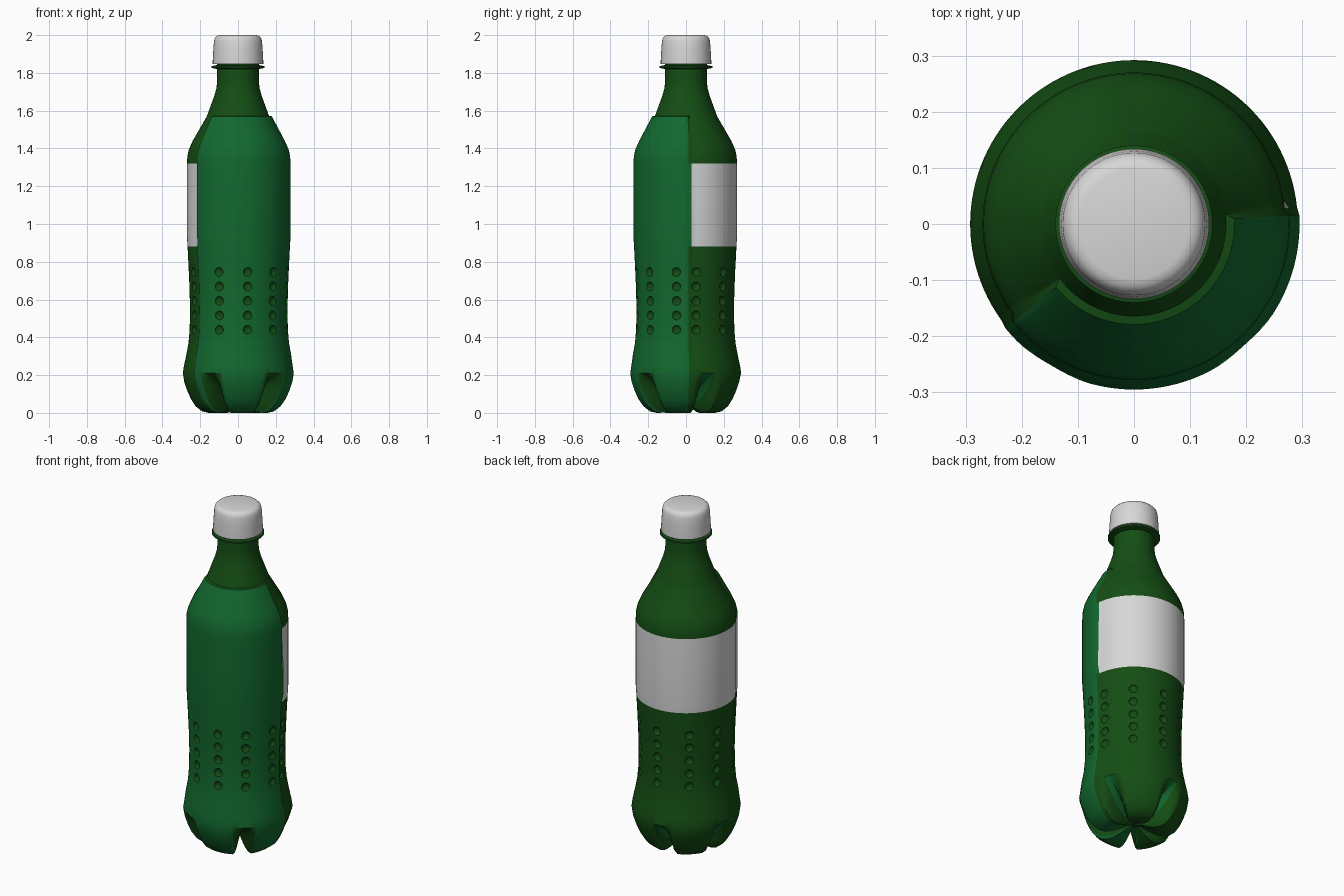
import bpy, bmesh
from math import sin, cos, radians
from mathutils import Matrix

cube = bpy.data.objects.get("Cube")
if cube:
    bpy.data.objects.remove(cube)


def material(name, color, rough=0.6):
    m = bpy.data.materials.new(name)
    m.use_nodes = True
    m.diffuse_color = (*color, 1)
    bsdf = m.node_tree.nodes["Principled BSDF"]
    bsdf.inputs["Base Color"].default_value = (*color, 1)
    bsdf.inputs["Roughness"].default_value = rough
    return m


DARK, LIGHT, WHITE = 0, 1, 2
mats = [material("dark green", (0.007, 0.075, 0.007)),
        material("light green", (0.006, 0.14, 0.028)),
        material("white", (0.68, 0.68, 0.68))]


def make_object(name, bm, materials):
    me = bpy.data.meshes.new(name)
    bm.to_mesh(me)
    bm.free()
    ob = bpy.data.objects.new(name, me)
    bpy.context.collection.objects.link(ob)
    for m in materials:
        me.materials.append(m)
    return ob


def smooth(ob, angle):
    bpy.ops.object.select_all(action='DESELECT')
    ob.select_set(True)
    bpy.context.view_layer.objects.active = ob
    bpy.ops.object.shade_smooth_by_angle(angle=radians(angle))


def lathe(profile, segs, place, paint):
    """Closed solid of revolution; first and last profile points are poles."""
    bm = bmesh.new()
    step = 360 / segs
    start, end = profile[0], profile[-1]
    low, high = bm.verts.new((0, 0, start[1])), bm.verts.new((0, 0, end[1]))
    rings = []
    for k, (r, z) in enumerate(profile[1:-1], 1):
        ring = []
        for i in range(segs):
            rr, zz = place(k, r, z, i * step)
            a = radians(i * step)
            ring.append(bm.verts.new((rr * cos(a), rr * sin(a), zz)))
        rings.append(ring)
    for i in range(segs):
        j = (i + 1) % segs
        mid = (i + 0.5) * step
        f = bm.faces.new((low, rings[0][j], rings[0][i]))
        f.material_index = paint(start[1], mid)
        for k in range(len(rings) - 1):
            a, b = rings[k], rings[k + 1]
            f = bm.faces.new((a[i], a[j], b[j], b[i]))
            f.material_index = paint((profile[k + 1][1] + profile[k + 2][1]) / 2, mid)
        f = bm.faces.new((high, rings[-1][i], rings[-1][j]))
        f.material_index = paint(end[1], mid)
    return bm


# Bottle profile: foot lobes, waist, straight wall, shoulder, neck and collar
foot = [(0, .05), (.04, .042), (.08, .02), (.12, .005), (.155, 0), (.19, .008),
        (.225, .035), (.25, .075), (.27, .12), (.285, .165), (.292, .21)]
wall = [(.286, .25), (.273, .31), (.262, .37), (.256, .44), (.254, .55), (.257, .67),
        (.262, .78), (.267, .88), (.27, .93), (.27, 1.32), (.268, 1.36), (.26, 1.395),
        (.24, 1.44), (.165, 1.57), (.164, 1.573), (.125, 1.68), (.114, 1.72),
        (.11, 1.76), (.11, 1.82), (.14, 1.826), (.14, 1.836), (.11, 1.842),
        (.11, 1.9), (0, 1.9)]
bottle_profile = foot + wall
PANEL_TOP = 1.571


def in_panel(z, deg):
    """Front wrap covering a bit under half of the bottle."""
    right_edge = 6 if .9 < z < 1.32 else 3
    return z < PANEL_TOP and 219 <= deg % 360 + (360 if deg % 360 <= right_edge else 0)


def groove(deg):
    """Strength of the five radial grooves between the foot lobes."""
    d = abs((deg - 24 + 36) % 72 - 36)
    t = max(0, 1 - d / 15)
    return t * t * (3 - 2 * t)


def place_bottle(k, r, z, deg):
    if in_panel(z, deg) and z > .06:
        r += .014 if 1.5 < z else .008 if z > .25 else .003
    if k < len(foot):
        f, w = k / (len(foot) - 1), groove(deg)
        r += (.292 * f - r) * w
        z += (.05 + .16 * f ** 1.2 - z) * w
    return r, z


def paint_bottle(z, deg):
    panel = in_panel(z, deg)
    if z < .2 and groove(deg) > (.12 if panel else .6):
        return DARK if panel else LIGHT
    if panel:
        return LIGHT
    return WHITE if .88 < z < 1.32 else DARK


bottle = make_object("bottle", lathe(bottle_profile, 120, place_bottle, paint_bottle), mats)


# Columns of shallow dimples around the waist
def wall_radius(z):
    for (r0, z0), (r1, z1) in zip(wall, wall[1:]):
        if z0 <= z <= z1:
            return r0 + (r1 - r0) * (z - z0) / (z1 - z0)


bm = bmesh.new()
for deg in (-112, -79, -46, -11, 12, 49, 88, 129, 165, 205):
    for row in range(5):
        z = .44 + row * .0765
        r = wall_radius(z) + (.008 if in_panel(z, deg) else 0)
        m = (Matrix.Rotation(radians(deg), 4, 'Z') @ Matrix.Translation((r, 0, z))
             @ Matrix.Diagonal((.014, .024, .024, 1)))
        bmesh.ops.create_uvsphere(bm, u_segments=14, v_segments=8, radius=1, matrix=m)
cutter = make_object("dimple_cutter", bm, mats)
cutter.hide_render = True

mod = bottle.modifiers.new("dimples", 'BOOLEAN')
mod.operation = 'DIFFERENCE'
mod.solver = 'EXACT'
mod.object = cutter
bpy.ops.object.select_all(action='DESELECT')
bottle.select_set(True)
bpy.context.view_layer.objects.active = bottle
bpy.ops.object.modifier_apply(modifier=mod.name)
bpy.data.objects.remove(cutter)
smooth(bottle, 35)

# Screw cap with a rounded top edge
cap_profile = [(0, 1.846), (.134, 1.846), (.134, 1.862), (.13, 1.93), (.127, 1.97),
               (.122, 1.986), (.112, 1.996), (.098, 2), (0, 2)]
cap = make_object("cap", lathe(cap_profile, 64, lambda k, r, z, d: (r, z),
                               lambda z, d: 0), [mats[WHITE]])
smooth(cap, 40)
